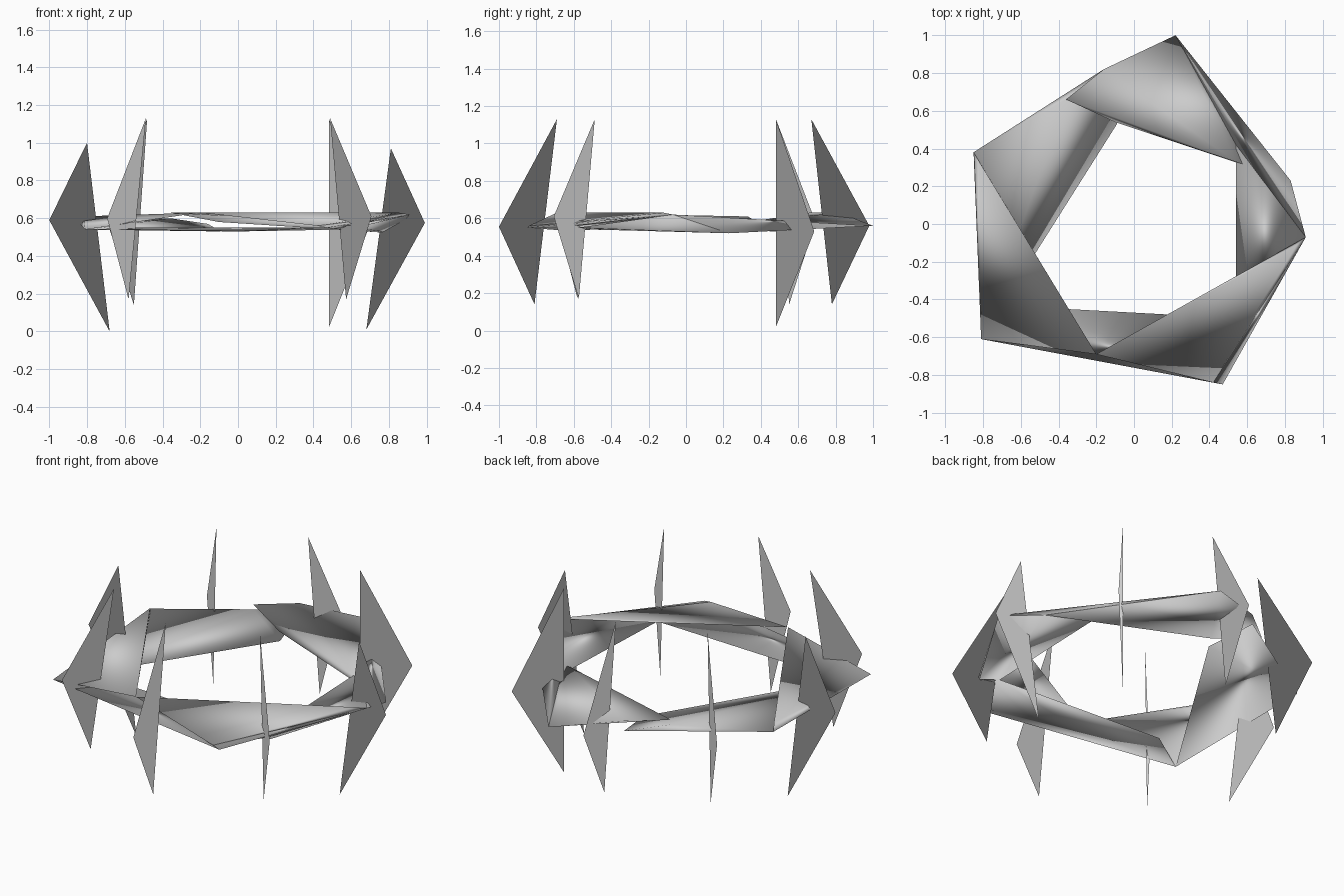
import bpy, bmesh
from math import radians
from mathutils import Matrix, Vector

cube = bpy.data.objects.get("Cube")
if cube:
    bpy.data.objects.remove(cube)

grey = bpy.data.materials.new("plain_grey")
grey.use_nodes = True
colour = (0.6, 0.6, 0.6, 1)
grey.diffuse_color = colour
grey.node_tree.nodes["Principled BSDF"].inputs["Base Color"].default_value = colour


def finish(name, bm):
    """Turn a bmesh into a smooth grey object."""
    mesh = bpy.data.meshes.new(name)
    for f in bm.faces:
        f.smooth = True
    bm.to_mesh(mesh)
    bm.free()
    mesh.materials.append(grey)
    obj = bpy.data.objects.new(name, mesh)
    bpy.context.collection.objects.link(obj)
    return mesh


def wedge(name, *points):
    """Thin smooth wedge spanned between a few corner points."""
    bm = bmesh.new()
    verts = [bm.verts.new(p) for p in points]
    res = bmesh.ops.convex_hull(bm, input=verts)
    loose = [v for v in res["geom_interior"] if isinstance(v, bmesh.types.BMVert)]
    bmesh.ops.delete(bm, geom=loose, context="VERTS")
    bmesh.ops.recalc_face_normals(bm, faces=bm.faces)
    finish(name, bm)


# Shared corners of the five-sided folded ring
back = (0.22, 1.0, 0.56)
right_low = (0.83, 0.23, 0.52)
right_tip = (0.91, -0.07, 0.62)
right_inner = (0.54, 0.42, 0.57)
front_tip = (0.47, -0.85, 0.55)
front_fold = (-0.2, -0.69, 0.63)
left_front = (-0.81, -0.61, 0.54)
left_back = (-0.85, 0.38, 0.58)

# Overlapping wedges that make the ring
wedge("ring_left", left_back, (-0.82, 0.33, 0.61), left_front, front_fold)
wedge("ring_front", front_fold, (0.85, -0.12, 0.63), (0.42, -0.84, 0.56),
      (0.6, -0.6, 0.56), right_tip)
wedge("ring_front_under", left_front, front_tip, (0.56, -0.5, 0.54),
      (-0.55, -0.44, 0.55), (0.0, -0.6, 0.53))
wedge("ring_front_corner", front_tip, right_tip, (0.54, -0.5, 0.54), (0.42, -0.84, 0.56))
wedge("ring_right", right_inner, right_tip, right_low, (0.54, -0.5, 0.54), (0.62, -0.58, 0.55))
wedge("ring_right_corner", back, right_inner, right_tip, right_low)
wedge("ring_back", back, (-0.16, 0.82, 0.63), (-0.36, 0.66, 0.63),
      (-0.1, 0.54, 0.58), (0.54, 0.33, 0.58), right_low)
wedge("ring_back_left", left_back, (-0.16, 0.82, 0.57), (-0.36, 0.66, 0.6),
      (-0.09, 0.53, 0.53), left_front)

# Paper-thin upright blades: angle, then (radius, height) of outer, top and bottom points
blades = [
    (0, (0.99, 0.575), (0.81, 0.97), (0.68, 0.01), False),
    (45, (0.97, 0.53), (0.68, 1.13), (0.68, 0.02), True),
    (90, (0.98, 0.56), (0.67, 1.13), (0.78, 0.14), False),
    (135, (0.98, 0.58), (0.68, 1.13), (0.78, 0.14), False),
    (180, (1.0, 0.59), (0.8, 1.0), (0.68, 0), False),
    (225, (0.98, 0.6), (0.69, 1.13), (0.82, 0.17), True),
    (270, (1.0, 0.555), (0.69, 1.13), (0.81, 0.14), False),
    (315, (1.0, 0.61), (0.69, 1.13), (0.81, 0.17), False),
]
for angle, outer, top, bottom, flip in blades:
    turn = Matrix.Rotation(radians(angle), 3, "Z")
    bm = bmesh.new()
    verts = [bm.verts.new(turn @ Vector((r, 0, z))) for r, z in (outer, top, bottom)]
    bm.faces.new(verts[::-1] if flip else verts)
    mesh = finish(f"blade_{angle}", bm)
    # Soft normals that point out from the ring, along the blade
    normal = (turn @ Vector((1, -0.05, 0))).normalized()
    mesh.normals_split_custom_set_from_vertices([normal] * len(verts))
